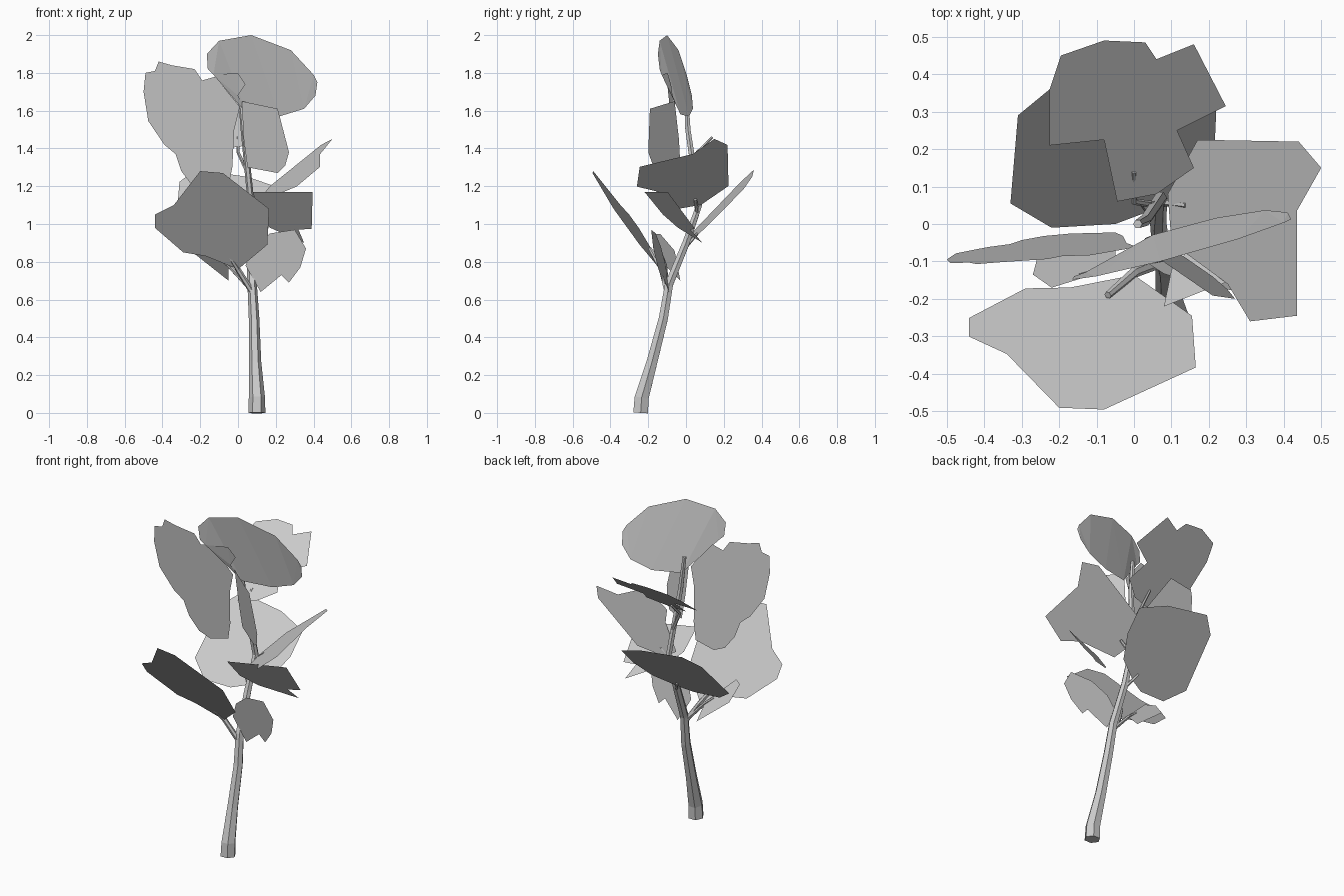
import bpy
import bmesh

# Remove the default cube only
default_cube = bpy.data.objects.get("Cube")
if default_cube:
    bpy.data.objects.remove(default_cube, do_unlink=True)


def make_material(name, colour):
    material = bpy.data.materials.new(name)
    material.use_nodes = True
    material.diffuse_color = colour
    material.node_tree.nodes["Principled BSDF"].inputs["Base Color"].default_value = colour
    return material


grey = make_material("plain grey", (0.6, 0.6, 0.6, 1))


def add_object(name, data):
    thing = bpy.data.objects.new(name, data)
    bpy.context.scene.collection.objects.link(thing)
    data.materials.append(grey)
    return thing


def leaf(name, outline, place):
    """Flat leaf card: place() lifts each outline point onto a tilted plane."""
    mesh = bpy.data.meshes.new(name)
    bm = bmesh.new()
    bm.faces.new([bm.verts.new(place(a, b)) for a, b in outline])
    bmesh.ops.triangulate(bm, faces=bm.faces[:])
    bm.to_mesh(mesh)
    bm.free()
    return add_object(name, mesh)


def upright(depth):
    """Outline given as x, z; depth(x, z) gives y."""
    return lambda x, z: (x, depth(x, z), z)


def level(height):
    """Outline given as x, y; height(x, y) gives z."""
    return lambda x, y: (x, y, height(x, y))


def branch(name, points):
    """Tapering faceted stem through points of x, y, z, radius."""
    curve = bpy.data.curves.new(name, "CURVE")
    curve.dimensions = "3D"
    curve.bevel_depth = 1
    curve.bevel_resolution = 1
    curve.use_fill_caps = True
    spline = curve.splines.new("POLY")
    spline.points.add(len(points) - 1)
    spline.use_smooth = False
    for target, (x, y, z, radius) in zip(spline.points, points):
        target.co = (x, y, z, 1)
        target.radius = radius
    return add_object(name, curve)


# Trunk and stems
branch("trunk", [
    (.1, -.24, 0, .045), (.1, -.235, .08, .043), (.09, -.18, .27, .033),
    (.085, -.12, .5, .028), (.075, -.09, .68, .025), (.065, 0, .9, .022),
    (.07, .07, 1.1, .018), (.05, .04, 1.3, .017), (.03, .01, 1.5, .016),
    (.01, 0, 1.7, .012)])
branch("front_stem", [(.075, -.1, .64, .016), (0, -.13, .76, .014), (-.07, -.19, .87, .01)])
branch("left_stem", [(.07, -.1, .65, .012), (-.05, -.11, .78, .01), (-.2, -.15, .9, .006)])
branch("back_stem", [(.06, .05, 1.25, .01), (0, .06, 1.38, .009), (0, .14, 1.46, .007)])
branch("lower_back_stem", [(.065, 0, .88, .01), (.02, .06, .95, .008)])
branch("side_stem", [(.07, .06, 1.06, .012), (.14, .05, 1.13, .008)])

# Leaves on the lower half
leaf("front_leaf", [
    (-.44, .98), (-.44, 1.05), (-.34, 1.1), (-.2, 1.28), (-.08, 1.27), (.165, 1.08),
    (.155, .89), (0, .76), (-.17, .83), (-.29, .85)],
    upright(lambda x, z: -.165 - .72 * (z - .8) - .1 * x))

leaf("lower_back_leaf", [
    (-.31, .29), (-.225, .36), (.05, .35), (.22, .31), (.215, .2), (.16, .1),
    (.03, .03), (-.05, 0), (-.22, -.01), (-.33, .055)],
    level(lambda x, y: .94 + 1.05 * (y - .05) - .1 * x))

leaf("low_side_leaf", [
    (.12, .64), (.04, .78), (.08, .88), (.17, .95), (.3, .97), (.36, .87),
    (.33, .77), (.27, .69), (.23, .73)],
    upright(lambda x, z: -.09 - .15 * (x - .1) - .2 * (z - .65)))

leaf("low_left_leaf", [
    (-.05, -.03), (-.05, -.12), (-.14, -.145), (-.22, -.17), (-.27, -.135), (-.25, -.06)],
    level(lambda x, y: .78 - .64 * (x + .05) - (y + .11)))

leaf("dark_side_leaf", [
    (.08, 1.17), (.395, 1.17), (.39, .975), (.32, .97), (.35, .9), (.17, .98), (.1, 1.05)],
    upright(lambda x, z: -.22 + .39 * (x - .08) - .75 * (z - 1.17)))

# Leaves on the upper half
leaf("right_leaf", [
    (.09, .08), (.17, .225), (.44, .22), (.5, .15), (.435, .035), (.435, -.245),
    (.31, -.26), (.25, -.16), (.1, -.05)],
    level(lambda x, y: 1.2 + .81 * (x - .17) + .24 * (y - .22)))

leaf("upper_back_leaf", [
    (-.225, .36), (-.195, .45), (-.08, .49), (.03, .485), (.06, .44), (.16, .48),
    (.245, .315), (.115, .25), (.16, .15), (.06, .08), (-.045, .06), (-.08, .225),
    (-.225, .21)],
    level(lambda x, y: 1.41 + .75 * (y - .07)))

leaf("upper_left_leaf", [
    (-.49, 1.8), (-.44, 1.81), (-.42, 1.86), (-.35, 1.84), (-.23, 1.82), (-.19, 1.76),
    (-.12, 1.78), (.01, 1.62), (-.02, 1.5), (-.03, 1.3), (-.05, 1.2), (-.17, 1.17),
    (-.24, 1.2), (-.3, 1.28), (-.26, 1.37), (-.33, 1.37), (-.39, 1.42), (-.385, 1.5),
    (-.475, 1.545), (-.405, 1.69), (-.5, 1.7)],
    upright(lambda x, z: -.04 - .1 * (z - 1.4) + .05 * x))

leaf("upper_right_leaf", [
    (.02, 1.65), (.21, 1.61), (.27, 1.38), (.19, 1.4), (.25, 1.31), (.21, 1.27),
    (.05, 1.3), (.03, 1.45)],
    upright(lambda x, z: -.03 - .72 * (x - .03) - .15 * (z - 1.4)))

leaf("top_leaf", [
    (-.16, 1.82), (-.165, 1.9), (-.1, 1.97), (.07, 2), (.28, 1.92), (.4, 1.79),
    (.42, 1.75), (.41, 1.68), (.35, 1.61), (.22, 1.57), (.05, 1.58), (0, 1.68),
    (.04, 1.74), (0, 1.8), (-.13, 1.79)],
    upright(lambda x, z: -.1 + .25 * (x - .07) - .1 * (z - 2) + .2 * max(0, 1.75 - z)))
